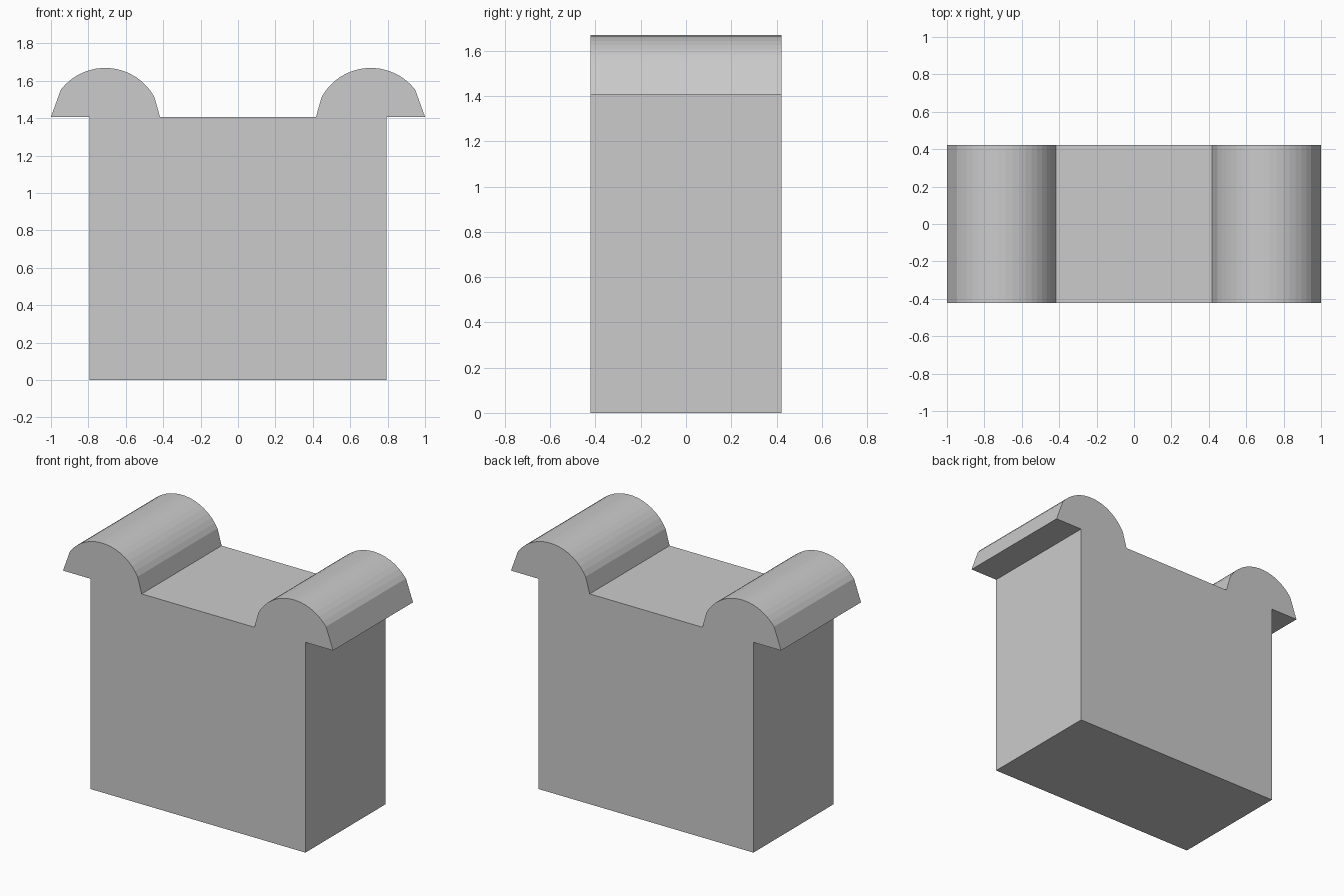
import bpy, bmesh, math

if "Cube" in bpy.data.objects:
    bpy.data.objects.remove(bpy.data.objects["Cube"])

DEPTH = 0.845          # full y depth
SHELF_Z = 1.407        # deck level, also underside of the overhangs
BODY_X = 0.795
ARC_X, ARC_Z, ARC_R = 0.71, 1.369, 0.30
ARC_STEPS = 16


def half_profile():
    # right half of the outline, bottom to deck centre
    pts = [(BODY_X, 0), (BODY_X, SHELF_Z), (1.0, SHELF_Z)]
    start, end = math.radians(37.7), math.radians(151.1)
    for i in range(ARC_STEPS + 1):
        a = start + (end - start) * i / ARC_STEPS
        pts.append((ARC_X + ARC_R * math.cos(a), ARC_Z + ARC_R * math.sin(a)))
    pts.append((0.417, SHELF_Z))
    return pts


def extrude_profile(name, pts, depth):
    bm = bmesh.new()
    face = bm.faces.new([bm.verts.new((x, -depth / 2, z)) for x, z in pts])
    res = bmesh.ops.extrude_face_region(bm, geom=[face], use_keep_orig=True)
    verts = [v for v in res["geom"] if isinstance(v, bmesh.types.BMVert)]
    bmesh.ops.translate(bm, verts=verts, vec=(0, depth, 0))
    bmesh.ops.recalc_face_normals(bm, faces=bm.faces[:])
    mesh = bpy.data.meshes.new(name)
    bm.to_mesh(mesh)
    bm.free()
    obj = bpy.data.objects.new(name, mesh)
    bpy.context.collection.objects.link(obj)
    return obj


# Block with a rounded, overhanging roll on each top edge
right = half_profile()
left = [(-x, z) for x, z in reversed(right)]
extrude_profile("block_with_rolled_tops", right + left, DEPTH)
